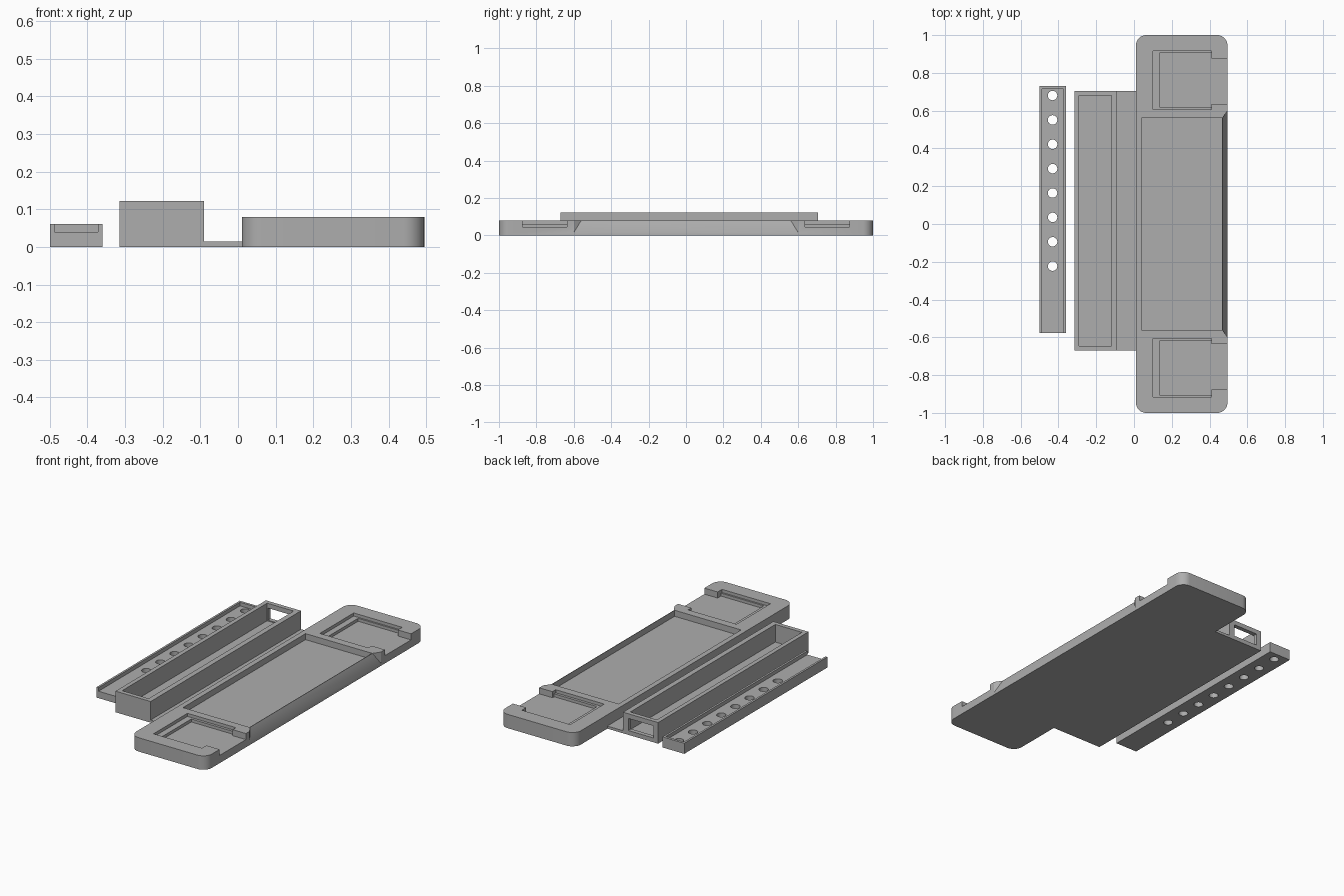
import bpy, bmesh, math
from mathutils import Vector

old = bpy.data.objects.get("Cube")
if old:
    bpy.data.objects.remove(old, do_unlink=True)

grey = bpy.data.materials.new("plain grey")
grey.use_nodes = True
colour = (0.42, 0.42, 0.42, 1)
grey.diffuse_color = colour
grey.node_tree.nodes["Principled BSDF"].inputs["Base Color"].default_value = colour


def finish(name, bm):
    bmesh.ops.recalc_face_normals(bm, faces=bm.faces)
    me = bpy.data.meshes.new(name)
    bm.to_mesh(me)
    bm.free()
    me.materials.append(grey)
    ob = bpy.data.objects.new(name, me)
    bpy.context.collection.objects.link(ob)
    return ob


def prism(name, outline, z0, z1):
    """Upright solid from a flat outline."""
    bm = bmesh.new()
    face = bm.faces.new([bm.verts.new((x, y, z0)) for x, y in outline])
    top = bmesh.ops.extrude_face_region(bm, geom=[face])["geom"]
    verts = [v for v in top if isinstance(v, bmesh.types.BMVert)]
    bmesh.ops.translate(bm, verts=verts, vec=(0, 0, z1 - z0))
    return finish(name, bm)


def box(name, x0, x1, y0, y1, z0, z1):
    return prism(name, [(x0, y0), (x1, y0), (x1, y1), (x0, y1)], z0, z1)


def circle(cx, cy, r, start=0, sweep=360, n=32):
    return [(cx + r * math.cos(math.radians(start + sweep * i / n)),
             cy + r * math.sin(math.radians(start + sweep * i / n)))
            for i in range(n + (sweep < 360))]


def carve(ob, cutters):
    """Subtract each cutter, bake the result and drop the cutters."""
    for c in cutters:
        c.hide_render = True
        mod = ob.modifiers.new("cut", 'BOOLEAN')
        mod.operation, mod.solver, mod.object = 'DIFFERENCE', 'EXACT', c
    deps = bpy.context.evaluated_depsgraph_get()
    baked = bpy.data.meshes.new_from_object(ob.evaluated_get(deps))
    ob.modifiers.clear()
    ob.data = baked
    for c in cutters:
        bpy.data.objects.remove(c, do_unlink=True)


def smooth(ob):
    bpy.ops.object.select_all(action='DESELECT')
    ob.select_set(True)
    bpy.context.view_layer.objects.active = ob
    bpy.ops.object.shade_smooth_by_angle(angle=math.radians(30))


TOP = 0.08
OVER = 0.2

# Long base tray with rounded corners
R = 0.055
X0, X1 = 0.01, 0.495
outline = []
for cx, cy, a in ((X1 - R, 1 - R, 0), (X0 + R, 1 - R, 90),
                  (X0 + R, R - 1, 180), (X1 - R, R - 1, 270)):
    outline += circle(cx, cy, R, a, 90, 10)
base = prism("base_tray", outline, 0, TOP)

# Central recess
cuts = [box("tray_recess", 0.04, 0.465, -0.56, 0.56, 0.045, OVER)]

# Sloped scoop along the outer side, with flared ends
bm = bmesh.new()


def slope_x(z):
    return 0.468 + (TOP - z) * 0.415


def flare_y(x):
    return 0.56 + (x - 0.468) * 1.48


LIP = 0.015
outer = slope_x(LIP - 0.03)
for x, z in ((slope_x(0.1), 0.1), (outer, LIP - 0.03), (outer, 0.1)):
    for s in (-1, 1):
        bm.verts.new(Vector((x, s * flare_y(x), z)))
bmesh.ops.convex_hull(bm, input=bm.verts)
cuts.append(finish("scoop", bm))

# Stepped end pockets with a side opening, mirrored front to back
for s in (-1, 1):
    for x0, x1, a, b, z in ((0.10, 0.41, 0.605, 0.915, 0.062),
                            (0.135, 0.41, 0.62, 0.905, 0.045),
                            (0.40, 0.60, 0.635, 0.875, 0.045)):
        lo, hi = sorted((s * a, s * b))
        cuts.append(box("pocket", x0, x1, lo, hi, z, OVER))
carve(base, cuts)
smooth(base)

# Thin plate joining base and channel
box("joining_plate", -0.10, 0.015, -0.67, 0.705, 0, 0.015)

# Deep open channel with a window in its back end
channel = box("deep_channel", -0.315, -0.09, -0.67, 0.705, 0, 0.122)
carve(channel, [box("channel_recess", -0.29, -0.12, -0.645, 0.68, 0.02, OVER),
                box("end_window", -0.285, -0.125, 0.6, 0.8, 0.025, 0.095)])

# Narrow strip with a groove open at the front and a row of round holes
strip = box("holed_strip", -0.5, -0.36, -0.578, 0.73, 0, 0.061)
cuts = [box("groove", -0.488, -0.372, -0.7, 0.715, 0.04, OVER)]
for i in range(8):
    cuts.append(prism("hole", circle(-0.431, 0.68 - i * 0.129, 0.025), -0.1, OVER))
carve(strip, cuts)
smooth(strip)
